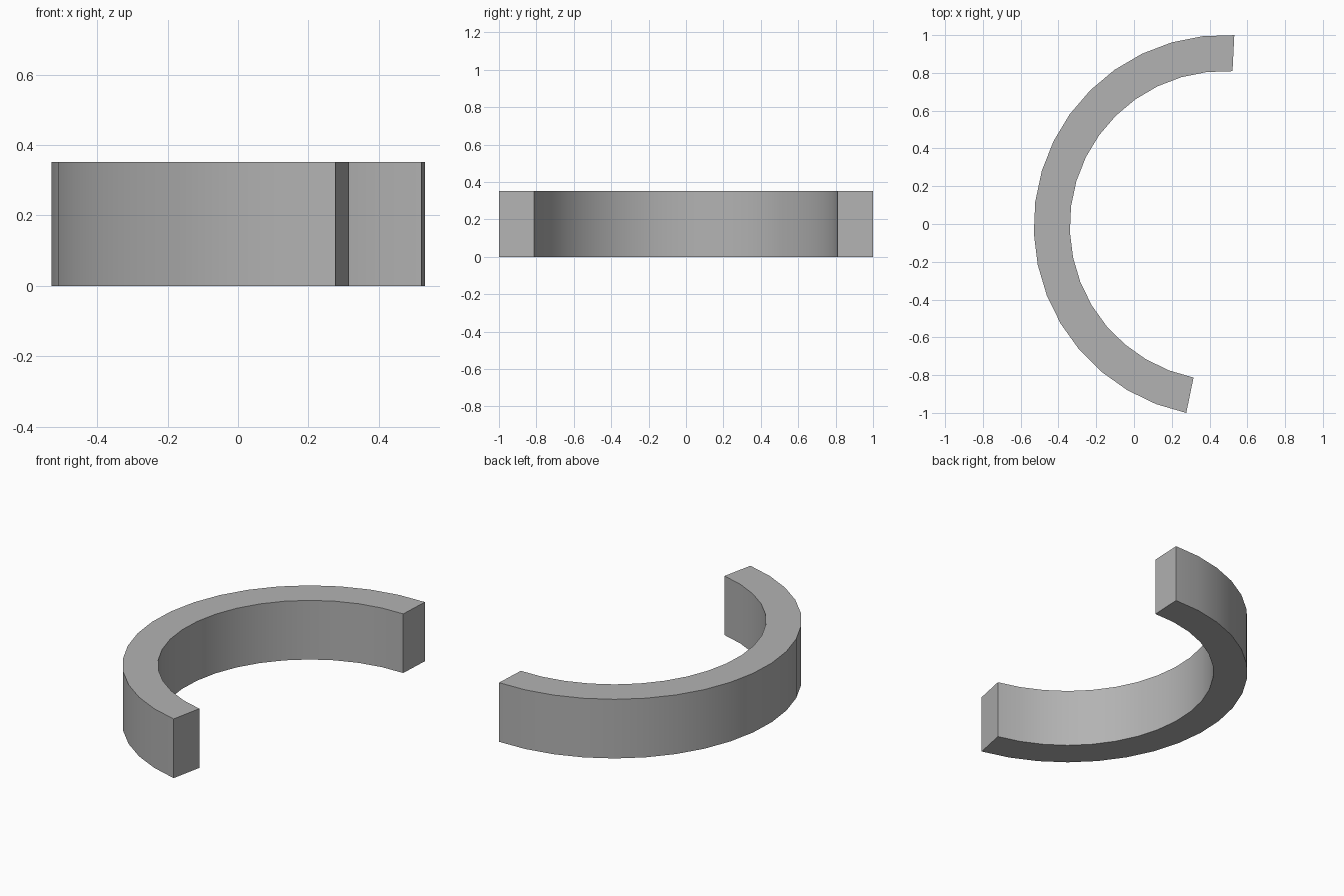
import bpy, bmesh
from math import cos, sin, radians

if "Cube" in bpy.data.objects:
    bpy.data.objects.remove(bpy.data.objects["Cube"])

CX, CY = 0.48, -0.01
R_OUT, R_IN, HEIGHT = 1.011, 0.82, 0.352
START, END, STEPS = 87.1, 258.4, 18


def arc(radius):
    angles = [radians(START + (END - START) * i / STEPS) for i in range(STEPS + 1)]
    return [(CX + radius * cos(a), CY + radius * sin(a), 0) for a in angles]


# Flat strip between the outer and inner arcs
bm = bmesh.new()
outer = [bm.verts.new(p) for p in arc(R_OUT)]
inner = [bm.verts.new(p) for p in arc(R_IN)]
for i in range(STEPS):
    bm.faces.new((outer[i], outer[i + 1], inner[i + 1], inner[i]))

# Raise it into a curved wall
ext = bmesh.ops.extrude_face_region(bm, geom=bm.faces[:])
top = [v for v in ext["geom"] if isinstance(v, bmesh.types.BMVert)]
bmesh.ops.translate(bm, verts=top, vec=(0, 0, HEIGHT))
bmesh.ops.recalc_face_normals(bm, faces=bm.faces[:])

mesh = bpy.data.meshes.new("curved_wall")
bm.to_mesh(mesh)
bm.free()
wall = bpy.data.objects.new("curved_wall", mesh)
bpy.context.collection.objects.link(wall)

# Darker grey finish
grey = bpy.data.materials.new("dark_grey")
grey.diffuse_color = (0.45, 0.45, 0.45, 1)
grey.use_nodes = True
grey.node_tree.nodes["Principled BSDF"].inputs["Base Color"].default_value = grey.diffuse_color
mesh.materials.append(grey)

# Smooth curved sides, sharp rims and ends
bpy.context.view_layer.objects.active = wall
wall.select_set(True)
bpy.ops.object.shade_smooth_by_angle(angle=radians(30))
